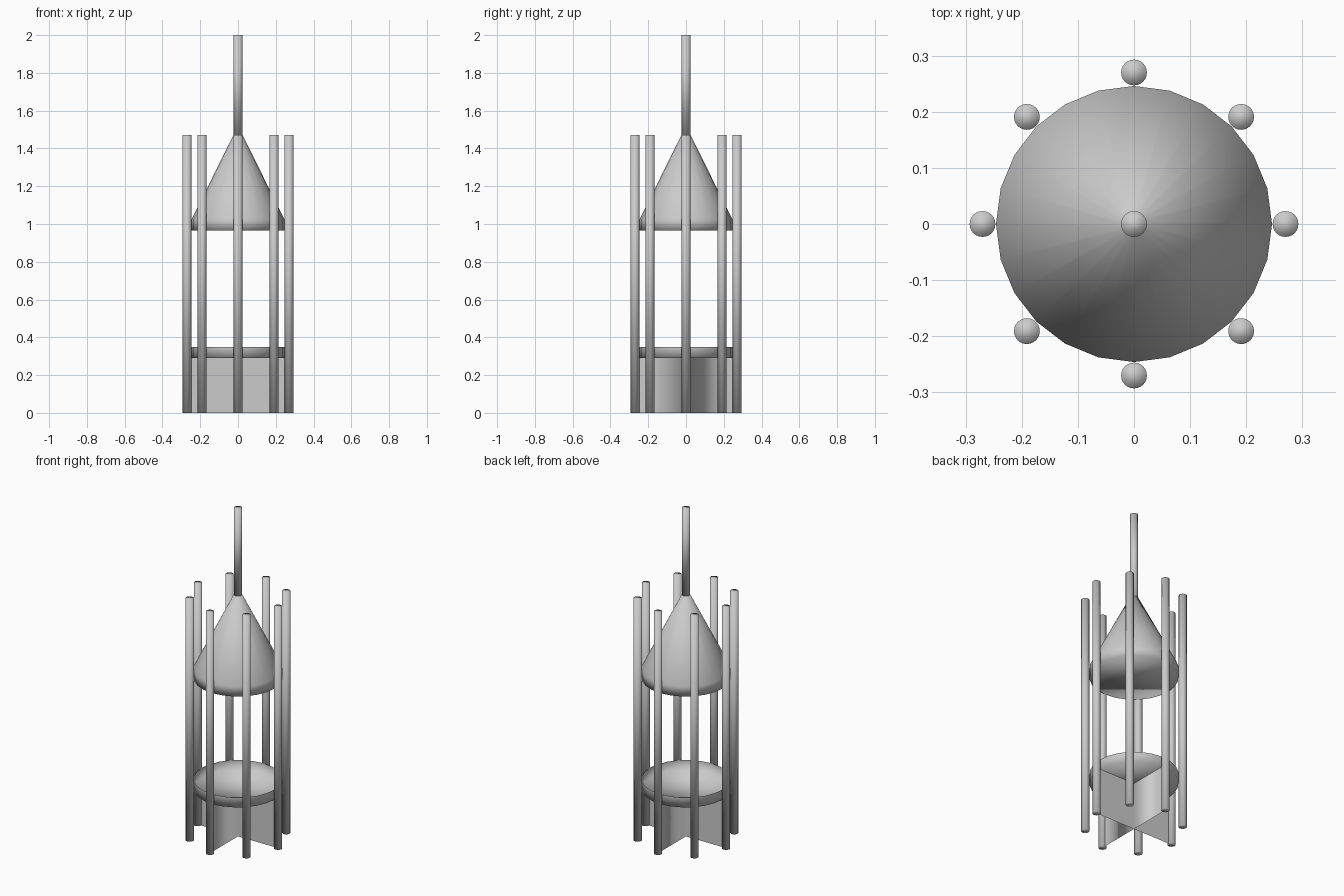
import bpy, bmesh
from math import cos, sin, pi

if "Cube" in bpy.data.objects:
    bpy.data.objects.remove(bpy.data.objects["Cube"])

R = 0.246        # radius of cone and tray
ROD_R = 0.023    # rod thickness
RING = 0.27      # radius of the rod ring


def finish(name, bm):
    for f in bm.faces:
        f.smooth = True
    me = bpy.data.meshes.new(name)
    bm.to_mesh(me)
    bm.free()
    ob = bpy.data.objects.new(name, me)
    bpy.context.collection.objects.link(ob)
    return ob


def lathe(name, profile, loc=(0, 0), sides=24, cap_bottom=True, cap_top=True):
    """Revolve (radius, z) points around a vertical axis."""
    bm = bmesh.new()
    rings = [[bm.verts.new((loc[0] + r * cos(2 * pi * i / sides),
                            loc[1] + r * sin(2 * pi * i / sides), z))
              for i in range(sides)] for r, z in profile]
    for a, b in zip(rings, rings[1:]):
        for i in range(sides):
            j = (i + 1) % sides
            bm.faces.new((a[i], a[j], b[j], b[i]))
    if cap_bottom:
        bm.faces.new(rings[0][::-1])
    if cap_top:
        bm.faces.new(rings[-1])
    return finish(name, bm)


# Ring of eight upright rods
for k in range(8):
    a = k * pi / 4
    lathe(f"upright_rod_{k + 1}", [(ROD_R, 0), (ROD_R, 1.472)],
          (RING * cos(a), RING * sin(a)))

# Cone with a short straight rim, and the spire on top
lathe("nose_cone", [(R, 0.965), (R, 1.025), (ROD_R, 1.472)])
lathe("spire", [(ROD_R, 1.472), (ROD_R, 2.0)])

# Open tray: floor below, thin wall around it
lathe("lower_tray", [(R, 0.29), (R, 0.35)], cap_top=False)

# Four thin fins meeting at the centre under the tray
bm = bmesh.new()
c0, c1 = bm.verts.new((0, 0, 0)), bm.verts.new((0, 0, 0.29))
for k in range(4):
    x, y = 0.25 * cos(k * pi / 2), 0.25 * sin(k * pi / 2)
    bm.faces.new((c0, bm.verts.new((x, y, 0)), bm.verts.new((x, y, 0.29)), c1))
finish("support_fins", bm)
